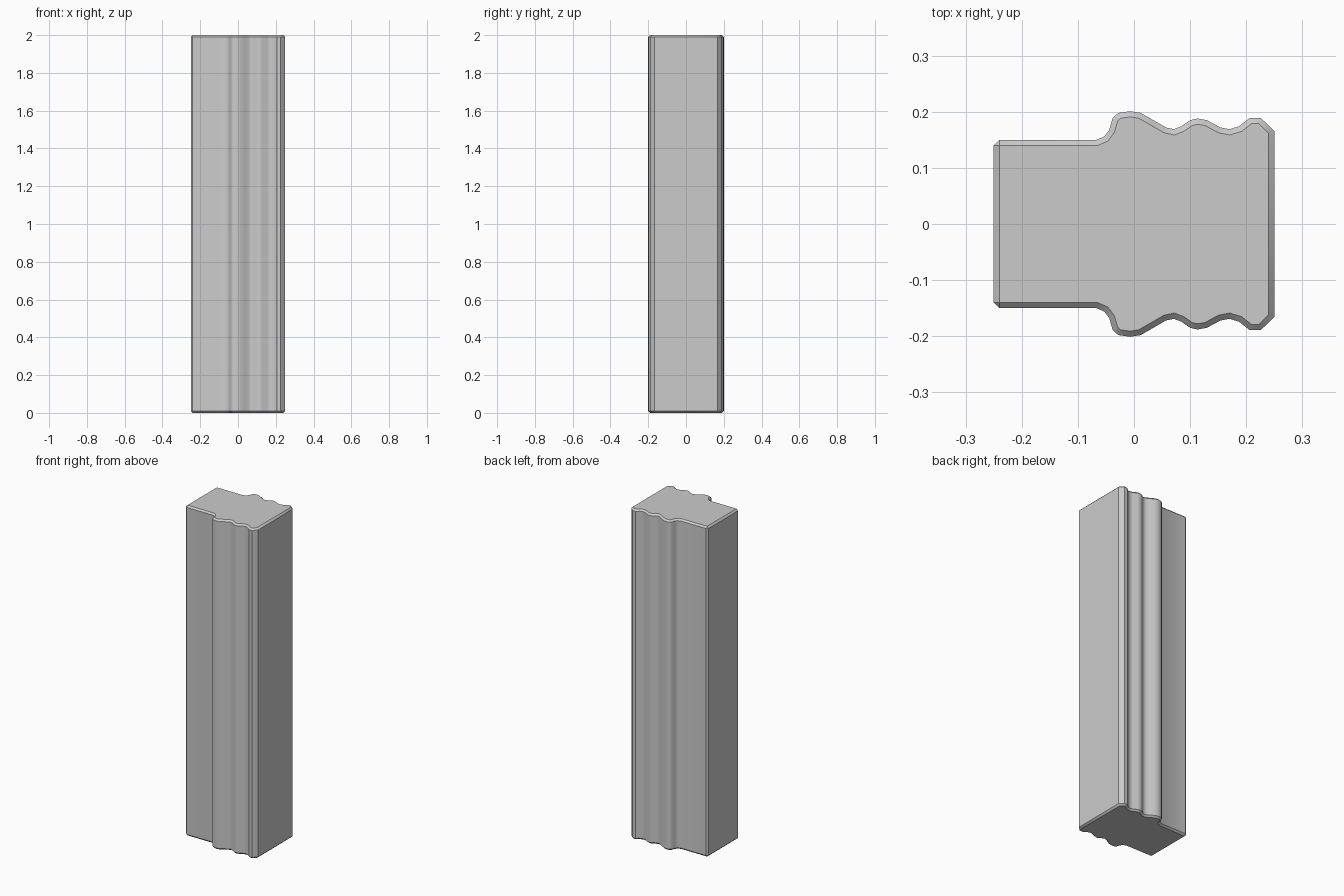
import bpy, bmesh

if "Cube" in bpy.data.objects:
    bpy.data.objects.remove(bpy.data.objects["Cube"])

HEIGHT = 2.0
BEVEL = 0.01

# Moulded half profile, left to right (mirrored across y = 0)
half = [(-0.25, 0.15), (-0.067, 0.15), (-0.053, 0.156), (-0.044, 0.168),
        (-0.038, 0.189), (-0.028, 0.198), (-0.007, 0.201), (0.012, 0.198),
        (0.038, 0.183), (0.057, 0.172), (0.071, 0.169), (0.084, 0.174),
        (0.100, 0.185), (0.113, 0.188), (0.130, 0.185), (0.154, 0.172),
        (0.170, 0.169), (0.187, 0.174), (0.206, 0.189), (0.226, 0.189),
        (0.25, 0.166)]
outline = [(x, -y) for x, y in half] + half[::-1]

# Extrude the profile into a post
bm = bmesh.new()
base = bm.faces.new([bm.verts.new((x, y, 0)) for x, y in outline])
ext = bmesh.ops.extrude_face_region(bm, geom=[base], use_keep_orig=True)
top = [v for v in ext["geom"] if isinstance(v, bmesh.types.BMVert)]
bmesh.ops.translate(bm, vec=(0, 0, HEIGHT), verts=top)
bmesh.ops.recalc_face_normals(bm, faces=bm.faces)

# Chamfer both end rims and the two plain left corners
edges = []
for e in bm.edges:
    a, b = e.verts
    rim = abs(a.co.z - b.co.z) < 1e-5
    left_corner = a.co.x < -0.249 and b.co.x < -0.249
    if rim or left_corner:
        edges.append(e)
bmesh.ops.bevel(bm, geom=edges, offset=BEVEL, offset_type='OFFSET',
                segments=1, profile=0.5, affect='EDGES', clamp_overlap=False)
bmesh.ops.recalc_face_normals(bm, faces=bm.faces)

mesh = bpy.data.meshes.new("moulded_post")
bm.to_mesh(mesh)
bm.free()
post = bpy.data.objects.new("moulded_post", mesh)
bpy.context.collection.objects.link(post)

# Smooth grooves, crisp chamfers
bpy.context.view_layer.objects.active = post
post.select_set(True)
bpy.ops.object.shade_smooth_by_angle(angle=0.6)
